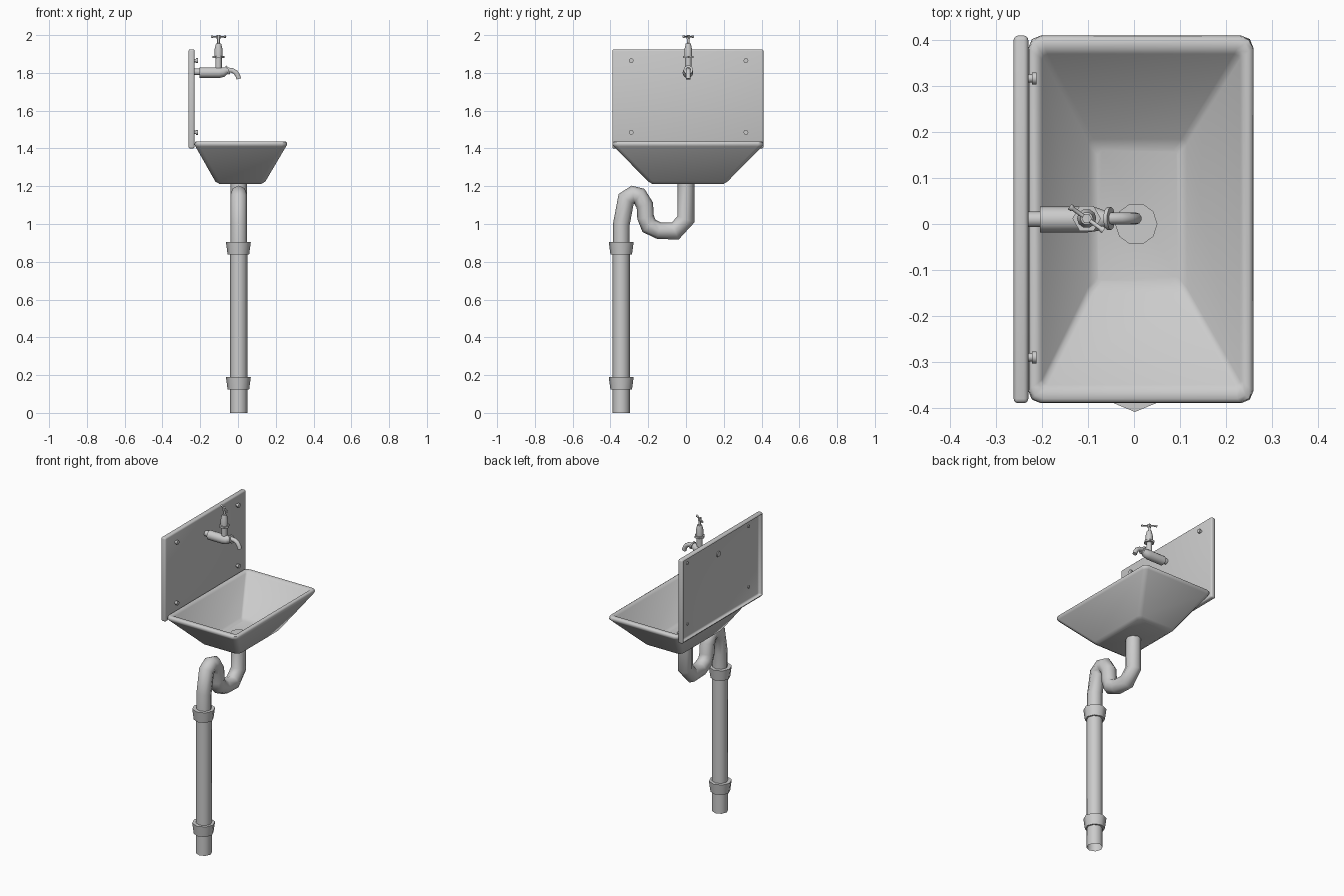
import bpy, bmesh, math
from mathutils import Vector

cube = bpy.data.objects.get("Cube")
if cube:
    bpy.data.objects.remove(cube, do_unlink=True)

grey = bpy.data.materials.new("light_grey")
grey.use_nodes = True
colour = (0.6, 0.6, 0.6, 1)
grey.diffuse_color = colour
grey.node_tree.nodes["Principled BSDF"].inputs["Base Color"].default_value = colour


def finish(name, bm, angle=40):
    mesh = bpy.data.meshes.new(name)
    bm.to_mesh(mesh)
    bm.free()
    mesh.materials.append(grey)
    ob = bpy.data.objects.new(name, mesh)
    bpy.context.collection.objects.link(ob)
    bpy.ops.object.select_all(action='DESELECT')
    ob.select_set(True)
    bpy.context.view_layer.objects.active = ob
    bpy.ops.object.shade_smooth_by_angle(angle=math.radians(angle))


def loft(bm, rings, capped=True):
    rows = [[bm.verts.new(p) for p in ring] for ring in rings]
    n = len(rows[0])
    for a, b in zip(rows, rows[1:]):
        for i in range(n):
            j = (i + 1) % n
            bm.faces.new((a[i], a[j], b[j], b[i]))
    if capped:
        bm.faces.new(rows[0])
        bm.faces.new(rows[-1])
    bmesh.ops.recalc_face_normals(bm, faces=bm.faces)


def tube(name, path, radii, normal, sides=8, angle=50, capped=True):
    """Sweep a circle along a path that lies in the plane of the normal."""
    pts = [Vector(p) for p in path]
    normal = Vector(normal)
    if not isinstance(radii, (list, tuple)):
        radii = [radii] * len(pts)
    rings = []
    for k, p in enumerate(pts):
        before = (p - pts[max(k - 1, 0)]).normalized()
        after = (pts[min(k + 1, len(pts) - 1)] - p).normalized()
        t = (before + after).normalized()
        widen = 1 / max(t.dot(after if after.length else before), 0.5)
        side = t.cross(normal)
        turns = [2 * math.pi * i / sides for i in range(sides)]
        rings.append([p + radii[k] * (math.cos(a) * normal + math.sin(a) * widen * side)
                      for a in turns])
    bm = bmesh.new()
    loft(bm, rings, capped)
    finish(name, bm, angle)


def turned_z(name, x, y, profile, sides=8, angle=50, capped=True):
    tube(name, [(x, y, z) for r, z in profile], [r for r, z in profile],
         (1, 0, 0), sides, angle, capped)


def turned_x(name, y, z, profile, sides=12, angle=50):
    tube(name, [(x, y, z) for r, x in profile], [r for r, x in profile], (0, 1, 0), sides, angle)


def rounded_rectangle(x0, x1, y0, y1, z, r):
    corners = [(x1 - r, y1 - r), (x0 + r, y1 - r), (x0 + r, y0 + r), (x1 - r, y0 + r)]
    return [(cx + r * math.cos(a), cy + r * math.sin(a), z)
            for q, (cx, cy) in enumerate(corners)
            for a in [math.pi / 2 * (q + s / 2) for s in range(3)]]


# Basin: outside from the base up, over the rim and down to the floor
bm = bmesh.new()
loft(bm, [rounded_rectangle(*r) for r in (
    (-0.10, 0.125, -0.18, 0.20, 1.213, 0.02),
    (-0.12, 0.145, -0.20, 0.22, 1.225, 0.025),
    (-0.225, 0.254, -0.382, 0.402, 1.41, 0.025),
    (-0.23, 0.26, -0.39, 0.41, 1.42, 0.027),
    (-0.228, 0.258, -0.388, 0.408, 1.433, 0.027),
    (-0.222, 0.25, -0.38, 0.40, 1.438, 0.025),
    (-0.208, 0.238, -0.36, 0.38, 1.436, 0.015),
    (-0.20, 0.23, -0.35, 0.37, 1.425, 0.012),
    (-0.10, 0.115, -0.15, 0.185, 1.25, 0.012),
    (-0.08, 0.095, -0.125, 0.16, 1.24, 0.01))])
finish("basin", bm, 50)

# Wall panel: a rounded shell, open at the wall side
bm = bmesh.new()
bmesh.ops.create_cube(bm, size=1)
for v in bm.verts:
    v.co = (-0.246 + v.co.x * 0.032, 0.01 + v.co.y * 0.80, 1.662 + v.co.z * 0.526)
bmesh.ops.bevel(bm, geom=bm.edges[:], offset=0.01, segments=3, profile=0.5, affect='EDGES')
wall_side = min(bm.faces, key=lambda f: f.calc_center_median().x)
bmesh.ops.delete(bm, geom=[wall_side], context='FACES')
finish("back_panel", bm, 40)

# Panel bolts
for y in (-0.29, 0.317):
    for z in (1.485, 1.865):
        turned_x("panel_bolt", y, z, [(0.009, -0.236), (0.009, -0.222),
                                      (0.013, -0.222), (0.013, -0.212)], 8)

# Waste outlet, trap and standpipe
turned_z("drain_ring", 0.005, 0, [(0.046, 1.23), (0.046, 1.248), (0.03, 1.248), (0.028, 1.241)], 10, 30)
trap = [(0, 1.22), (0, 1.025), (-0.058, 0.962), (-0.143, 0.965), (-0.196, 0.99),
        (-0.214, 1.035), (-0.218, 1.10), (-0.248, 1.148), (-0.28, 1.156), (-0.317, 1.132),
        (-0.342, 1.0), (-0.343, 0.88)]
tube("trap_pipe", [(0.004, y, z) for y, z in trap], 0.044, (1, 0, 0), angle=60)
turned_z("standpipe", 0.004, -0.343, [(0.046, 0), (0.046, 0.88)], capped=False)
for base in (0.123, 0.838):
    turned_z("pipe_collar", 0.002, -0.343, [(0.045, base), (0.057, base),
                                            (0.066, base + 0.067), (0.045, base + 0.067)])

# Tap body and spout
turned_x("tap_inlet", 0.01, 1.805, [(0.017, -0.236), (0.017, -0.20)])
tube("tap_body", [(-0.205, 0.01, 1.801), (-0.10, 0.01, 1.801), (-0.078, 0.01, 1.804),
                  (-0.052, 0.01, 1.815)], [0.028, 0.028, 0.025, 0.014], (0, 1, 0), 12)
tube("spout_ring", [(-0.058, 0.012, 1.813), (-0.05, 0.012, 1.816)], 0.025, (0, 1, 0), 10)
tube("spout", [(-0.056, 0.012, 1.816), (-0.03, 0.012, 1.813), (-0.012, 0.012, 1.802),
               (-0.001, 0.012, 1.785), (0.004, 0.012, 1.768)], 0.013, (0, 1, 0), 10, 60)

# Tap valve and handle
tx, ty = -0.103, 0.012
turned_z("valve_neck", tx, ty, [(0.017, 1.80), (0.017, 1.882)], 10)
turned_z("valve_nut", tx, ty, [(0.031, 1.878), (0.031, 1.89)], 6, 30)
turned_z("valve_bonnet", tx, ty, [(0.021, 1.89), (0.021, 1.925), (0.014, 1.955),
                                  (0.007, 1.957), (0.007, 1.99)], 10)
turned_z("handle_hub", tx, ty, [(0.011, 1.98), (0.011, 2.0)], 6)
arm = Vector((0.037, -0.026, 0))
centre = Vector((tx, ty, 1.992))
tube("handle_bar", [centre + arm * s for s in (-1, -0.85, -0.8, 0.8, 0.85, 1)],
     [0.007, 0.007, 0.0045, 0.0045, 0.007, 0.007], (0, 0, 1), 8)
